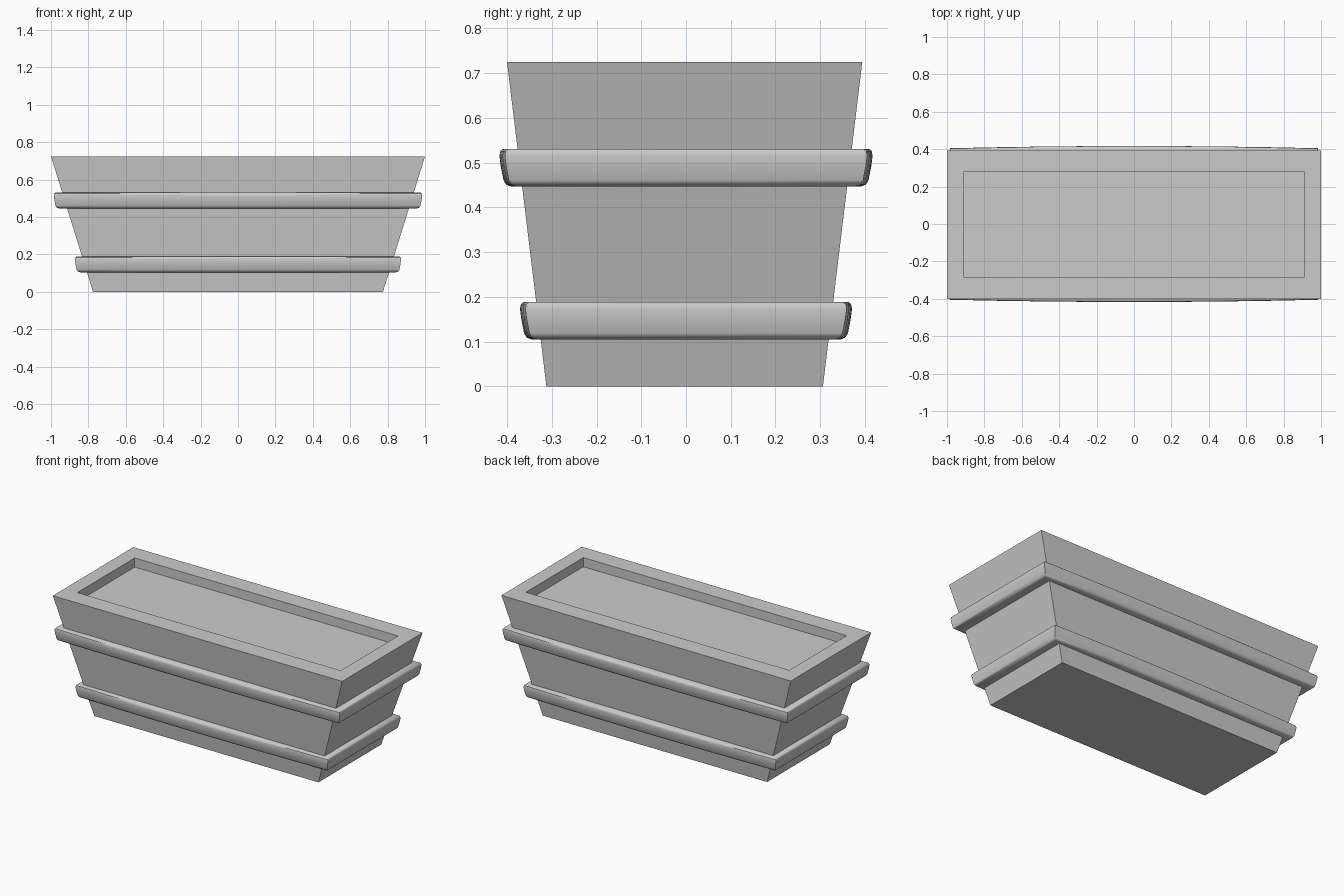
import bpy, bmesh, math

if "Cube" in bpy.data.objects:
    bpy.data.objects.remove(bpy.data.objects["Cube"])

CY = -0.003  # slight offset of the box relative to the bands


def ring(hx, hy, z, bow=0.0, n=1):
    """Rectangle outline; the long sides may bulge outwards by 'bow'."""
    pts = []
    for s in (-1, 1):
        for i in range(n + 1):
            t = -1 + 2 * i / n
            pts.append((-s * t * hx, s * (hy + bow * (1 - t * t)), z))
    return pts


def loft(name, rings, caps=False, loop=False):
    """Skin a stack of outlines into one object."""
    bm = bmesh.new()
    vs = [[bm.verts.new(p) for p in r] for r in rings]
    pairs = list(zip(vs, vs[1:]))
    if loop:
        pairs.append((vs[-1], vs[0]))
    for a, b in pairs:
        for i in range(len(a)):
            j = (i + 1) % len(a)
            bm.faces.new((a[i], a[j], b[j], b[i]))
    if caps:
        bm.faces.new(vs[0])
        bm.faces.new(vs[-1])
    bmesh.ops.recalc_face_normals(bm, faces=bm.faces[:])
    mesh = bpy.data.meshes.new(name)
    bm.to_mesh(mesh)
    bm.free()
    ob = bpy.data.objects.new(name, mesh)
    bpy.context.collection.objects.link(ob)
    bpy.ops.object.select_all(action='DESELECT')
    ob.select_set(True)
    bpy.context.view_layer.objects.active = ob
    bpy.ops.object.shade_smooth_by_angle(angle=math.radians(40))
    return ob


# tapered trough: outer wall, flat rim, short inner wall and soil level
box = loft("planter_box", [
    ring(0.775, 0.309, 0.0),
    ring(1.0, 0.397, 0.725),
    ring(0.91, 0.283, 0.725),
    ring(0.91, 0.283, 0.668),
], caps=True)
box.location.y = CY

# rounded band cross-section: (outward offset, height)
PROFILE = [(-0.07, 0.0), (-0.026, 0.0), (-0.015, 0.004), (-0.009, 0.014),
           (-0.003, 0.045), (0.0, 0.068), (-0.002, 0.079), (-0.008, 0.084),
           (-0.07, 0.084)]


def band(name, hx, hy, z):
    rings = [ring(hx + d, hy + d, z + h, 0.012, 8) for d, h in PROFILE]
    loft(name, rings, loop=True)


# two bands around the trough
band("lower_band", 0.872, 0.359, 0.105)
band("upper_band", 0.985, 0.405, 0.447)
